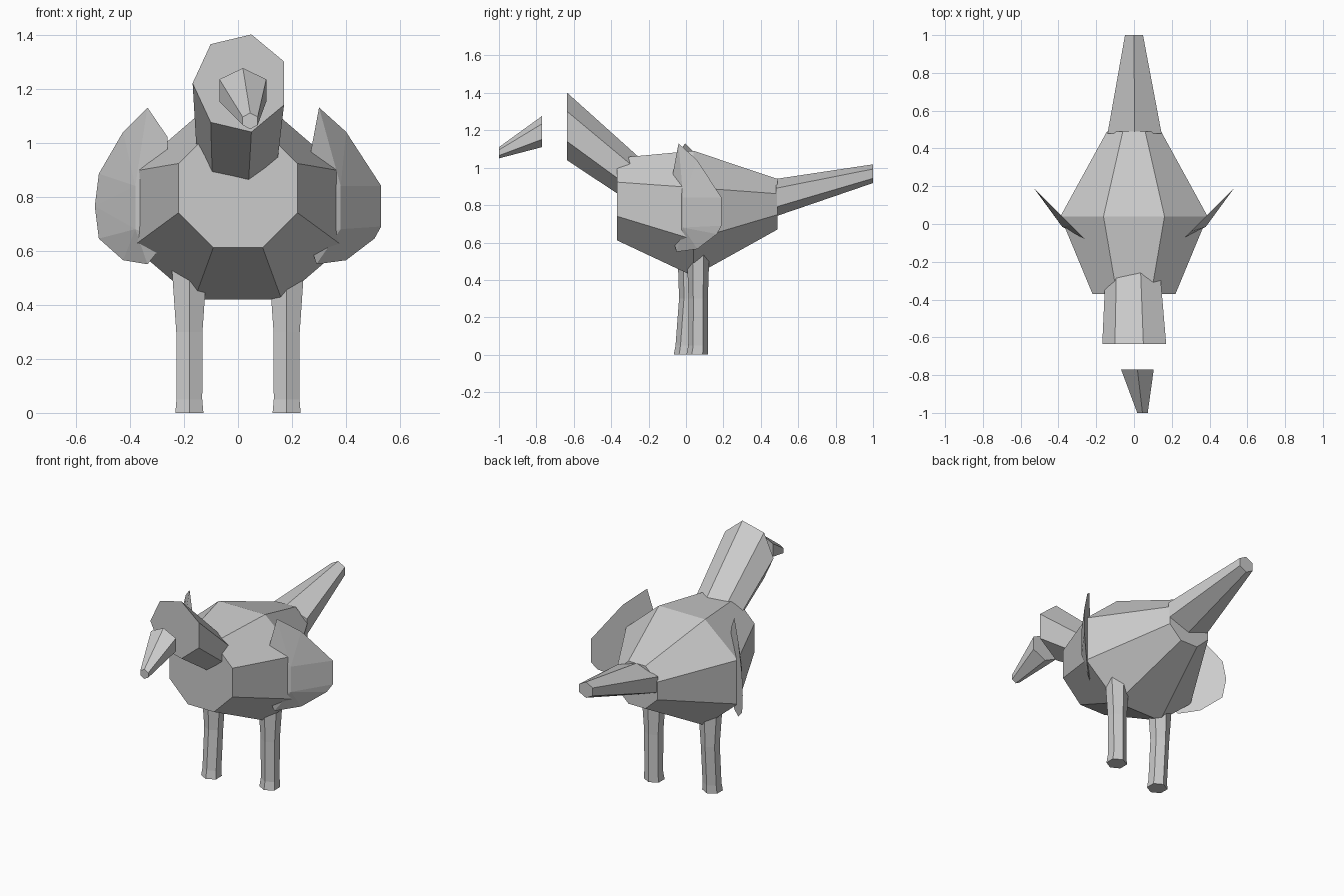
import bpy, bmesh
from math import sin, cos, pi, radians

if "Cube" in bpy.data.objects:
    bpy.data.objects.remove(bpy.data.objects["Cube"], do_unlink=True)

grey = bpy.data.materials.new("plain_grey")
grey.use_nodes = True
grey.diffuse_color = (0.6, 0.6, 0.6, 1)
grey.node_tree.nodes["Principled BSDF"].inputs["Base Color"].default_value = (0.6, 0.6, 0.6, 1)


def finish(bm, name):
    bmesh.ops.recalc_face_normals(bm, faces=bm.faces)
    mesh = bpy.data.meshes.new(name)
    bm.to_mesh(mesh)
    bm.free()
    mesh.materials.append(grey)
    obj = bpy.data.objects.new(name, mesh)
    bpy.context.collection.objects.link(obj)
    return obj


def loft(name, sides, phase, rings, upright=False):
    """Skin rings of (x, y, z, radius_across, radius_other) and cap the ends."""
    bm = bmesh.new()
    loops = []
    for x, y, z, ra, rb in rings:
        loop = []
        for i in range(sides):
            a = radians(phase) + 2 * pi * i / sides
            u, v = ra * cos(a), rb * sin(a)
            loop.append(bm.verts.new((x + u, y + v, z) if upright else (x + u, y, z + v)))
        loops.append(loop)
    for a, b in zip(loops, loops[1:]):
        for i in range(sides):
            j = (i + 1) % sides
            bm.faces.new((a[i], a[j], b[j], b[i]))
    bm.faces.new(loops[0])
    bm.faces.new(loops[-1])
    return finish(bm, name)


# Body: three octagonal rings, front to back
loft("body", 8, 22.5, [(0, -0.37, 0.832, 0.238, 0.238),
                       (0, 0.04, 0.755, 0.422, 0.363),
                       (0, 0.49, 0.805, 0.155, 0.146)])

# Neck and head: seven-sided, leaning forward
loft("neck_and_head", 7, 180, [(0.01, -0.635, 1.22, 0.178, 0.185),
                               (0, -0.2, 0.88, 0.148, 0.133)])

# Beak: floats in front of the head
loft("beak", 6, 30, [(0.018, -0.77, 1.193, 0.1, 0.083),
                     (0.045, -1.0, 1.08, 0.032, 0.03)])

# Tail: rises to the rear
loft("tail", 6, 30, [(0.003, 0.48, 0.84, 0.165, 0.1),
                     (0, 1.0, 0.968, 0.055, 0.05)])

# Legs: hexagonal, with a slightly flared foot
for side, x, foot_y, hip_y in (("left", 0.18, 0.06, 0.065), ("right", -0.18, -0.008, 0.015)):
    loft(side + "_leg", 6, 30, [(x, foot_y, 0, 0.06, 0.058),
                                (x, foot_y + 0.005, 0.05, 0.055, 0.053),
                                (x, hip_y, 0.3, 0.056, 0.052),
                                (x, hip_y, 0.55, 0.076, 0.06)], upright=True)


# Wings: thin plates swept back, with a raised ridge on the outer face
def wing(name, side, outline):
    bm = bmesh.new()
    for x, z in outline:
        bm.verts.new((side * x, x - 0.34, z))
    for z in (0.84, 0.68):
        bm.verts.new((side * 0.38, -0.015, z))
    bmesh.ops.convex_hull(bm, input=bm.verts)
    finish(bm, name)


wing("left_wing", 1, [(0.30, 1.13), (0.40, 1.04), (0.53, 0.84), (0.53, 0.69),
                      (0.505, 0.645), (0.40, 0.565), (0.29, 0.55), (0.26, 0.65), (0.27, 0.97)])
wing("right_wing", -1, [(0.335, 1.13), (0.425, 1.04), (0.515, 0.885), (0.53, 0.765),
                        (0.515, 0.645), (0.425, 0.565), (0.335, 0.55), (0.27, 0.63), (0.26, 1.02)])
